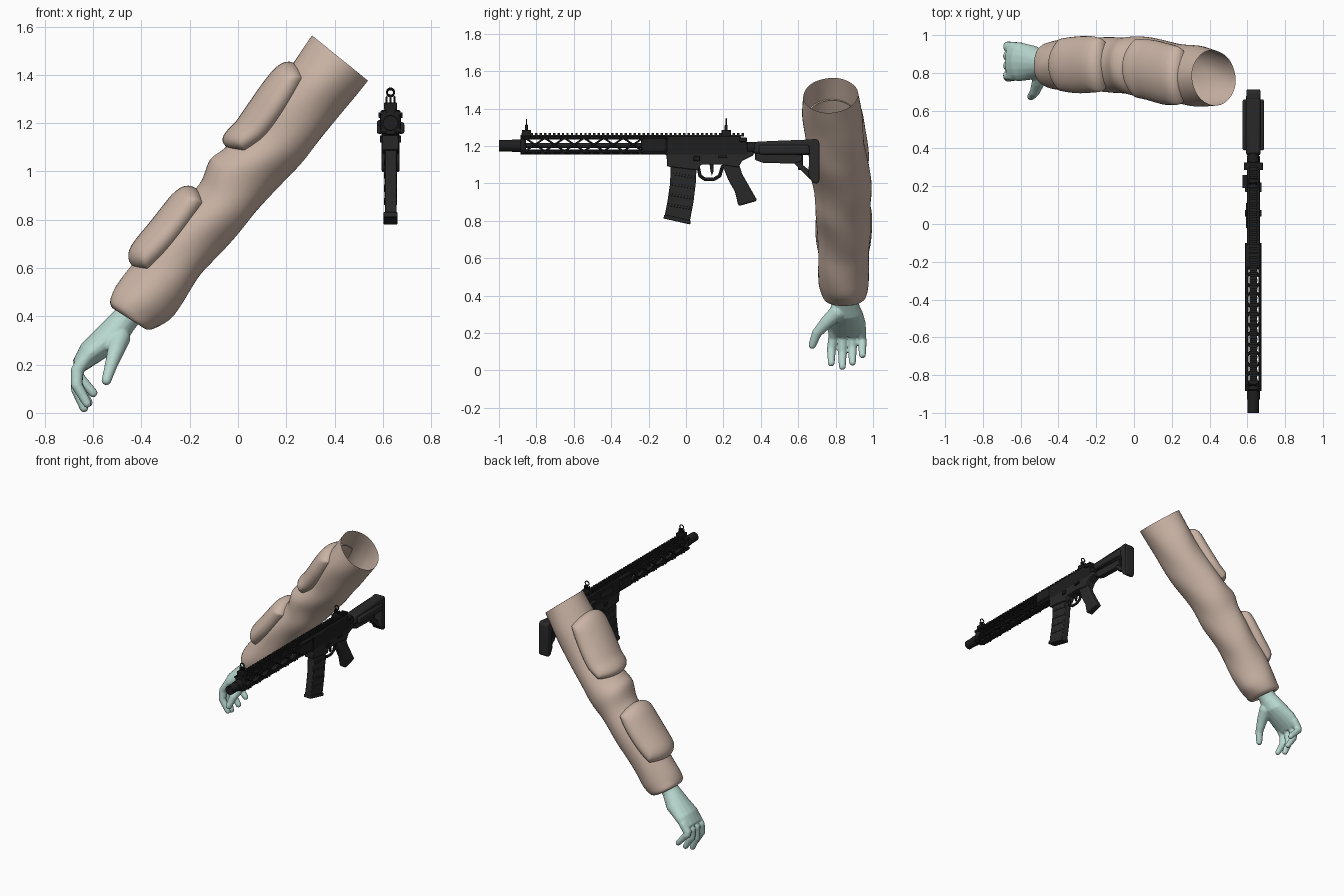
import bpy, bmesh, math
from mathutils import Vector

cube = bpy.data.objects.get("Cube")
if cube:
    bpy.data.objects.remove(cube)


def material(name, colour):
    m = bpy.data.materials.new(name)
    m.use_nodes = True
    m.diffuse_color = (*colour, 1)
    m.node_tree.nodes["Principled BSDF"].inputs["Base Color"].default_value = (*colour, 1)
    return m


CLOTH = material("tan cloth", (0.60, 0.46, 0.38))
SKIN = material("pale teal glove", (0.48, 0.69, 0.63))
METAL = material("black metal", (0.013, 0.013, 0.013))
POLYMER = material("dark polymer", (0.022, 0.022, 0.022))
GX = 0.632  # centre plane of the rifle


def finish(name, bm, mat, bevel=0, angle=30):
    bmesh.ops.recalc_face_normals(bm, faces=bm.faces)
    me = bpy.data.meshes.new(name)
    bm.to_mesh(me)
    bm.free()
    ob = bpy.data.objects.new(name, me)
    bpy.context.collection.objects.link(ob)
    me.materials.append(mat)
    if bevel:
        b = ob.modifiers.new("bevel", "BEVEL")
        b.width, b.segments = bevel, 2
    bpy.ops.object.select_all(action="DESELECT")
    bpy.context.view_layer.objects.active = ob
    ob.select_set(True)
    bpy.ops.object.shade_smooth_by_angle(angle=math.radians(angle))
    return ob


# ---- lofted tubes: each ring is (upper x, z, lower x, z, near y, far y)
def ring_at(rings, t):
    i = max(0, min(int(t), len(rings) - 2))
    return [a + (b - a) * (t - i) for a, b in zip(rings[i], rings[i + 1])]


def surface(rings, t, ang, lift=0):
    xa, za, xb, zb, y0, y1 = ring_at(rings, t)
    c = Vector(((xa + xb) / 2, (y0 + y1) / 2, (za + zb) / 2))
    a = Vector(((xa - xb) / 2, 0, (za - zb) / 2))
    b = Vector((0, (y1 - y0) / 2, 0))
    n = a.normalized() * math.cos(ang) + b.normalized() * math.sin(ang)
    return c + a * math.cos(ang) + b * math.sin(ang) + n * lift


def loft(bm, rings, segs, steps=1, wrinkle=0, caps=False):
    rows = []
    for k in range((len(rings) - 1) * steps + 1):
        t = k / steps
        rows.append([bm.verts.new(surface(rings, t, j * math.tau / segs, wrinkle * math.sin(
            2.1 * t + 2 * math.sin(j * math.tau / segs * 2)))) for j in range(segs)])
    for r, s in zip(rows, rows[1:]):
        for j in range(segs):
            bm.faces.new((r[j], r[j - 1], s[j - 1], s[j]))
    if caps:
        bm.faces.new(rows[0])
        bm.faces.new(rows[-1])


SLEEVE = [
    (.305, 1.565, .54, 1.375, .625, .922), (.225, 1.44, .45, 1.27, .62, .945),
    (.13, 1.31, .36, 1.15, .635, .955), (.04, 1.18, .28, 1.05, .66, .975),
    (-.06, 1.09, .185, .955, .67, .99), (-.125, 1.055, .10, .855, .68, 1.0),
    (-.155, .95, .03, .775, .69, .987), (-.24, .86, -.06, .675, .70, .99),
    (-.33, .745, -.15, .575, .70, .985), (-.42, .64, -.215, .475, .705, .98),
    (-.51, .52, -.28, .385, .71, .975), (-.538, .46, -.355, .34, .722, .968),
    (-.52, .43, -.385, .345, .75, .94), (-.48, .43, -.41, .38, .79, .90)]
bm = bmesh.new()
loft(bm, SLEEVE, 20, 2, .005)
sleeve = finish("sleeve", bm, CLOTH, angle=80)
sleeve.modifiers.new("smooth", "SUBSURF").levels = 1


# ---- padded patches lying on the sleeve
def pad(name, t0, t1, spread):
    bm, n = bmesh.new(), 24
    grid = []
    for i in range(n + 1):
        row = []
        for j in range(n + 1):
            p, q = (math.sin((k / n - .5) * math.pi) for k in (i, j))
            m = max(abs(p), abs(q))
            u, v = p * math.sqrt(1 - q * q * .25), q * math.sqrt(1 - p * p * .25)
            lift = .068 * math.sqrt(max(0, 1 - m ** 6)) - .012
            row.append(bm.verts.new(surface(SLEEVE, (t0 + t1) / 2 + u * (t1 - t0) / 2 * 1.1,
                                            v * spread * 1.1, lift)))
        grid.append(row)
    for r, s in zip(grid, grid[1:]):
        for j in range(n):
            bm.faces.new((r[j], r[j + 1], s[j + 1], s[j]))
    finish(name, bm, CLOTH, angle=80)


pad("upper_arm_pad", 1.05, 3.75, 1.02)
pad("forearm_pad", 6.35, 9.1, 1.02)

# ---- hand: palm, fingers and thumb fused into one skin
PALM = [
    (-.46, .48, -.38, .41, .79, .90), (-.52, .415, -.43, .345, .785, .91),
    (-.59, .345, -.475, .275, .765, .945), (-.65, .285, -.56, .22, .755, .962),
    (-.685, .215, -.63, .175, .76, .962)]
bm = bmesh.new()
loft(bm, PALM, 16, 2, caps=True)


def rod(bm, a, b, r0, r1=None, segs=12):
    a, b = Vector(a), Vector(b)
    d = b - a
    new = bmesh.ops.create_cone(bm, cap_ends=True, segments=segs, radius1=r0,
                                radius2=r0 if r1 is None else r1, depth=d.length)["verts"]
    bmesh.ops.rotate(bm, verts=new, matrix=d.to_track_quat("Z", "Y").to_matrix())
    bmesh.ops.translate(bm, verts=new, vec=(a + b) / 2)


def digit(bm, pts, radii):
    for p, r in zip(pts, radii):
        new = bmesh.ops.create_uvsphere(bm, u_segments=14, v_segments=10, radius=r)["verts"]
        bmesh.ops.translate(bm, verts=new, vec=p)
    for k in range(len(pts) - 1):
        rod(bm, pts[k], pts[k + 1], radii[k], radii[k + 1])


for y0, y1, tip_x, tip_z in ((.787, .777, -.625, .04), (.838, .836, -.638, .021),
                             (.889, .89, -.62, .043), (.937, .943, -.60, .083)):
    digit(bm, [(-.635, y0, .22), (-.667, y0, .175), (-.668, y1, tip_z + .075), (tip_x, y1, tip_z)],
          [.028, .027, .024, .019])
digit(bm, [(-.49, .81, .31), (-.505, .755, .26), (-.525, .70, .20), (-.545, .675, .135)],
      [.045, .036, .027, .021])
hand = finish("hand", bm, SKIN, angle=80)
remesh = hand.modifiers.new("fuse", "REMESH")
remesh.mode, remesh.voxel_size, remesh.use_smooth_shade = "VOXEL", .006, True
soft = hand.modifiers.new("soften", "SMOOTH")
soft.factor, soft.iterations = .5, 5


# ---- rifle helpers: side profiles (y, z) extruded across x
def prism(name, pts, half, mat=METAL, bevel=.004, x=0):
    bm = bmesh.new()
    f = bm.faces.new([bm.verts.new((GX + x - half, y, z)) for y, z in pts])
    ex = bmesh.ops.extrude_face_region(bm, geom=[f])["geom"]
    bmesh.ops.translate(bm, verts=[v for v in ex if isinstance(v, bmesh.types.BMVert)],
                        vec=(half * 2, 0, 0))
    return finish(name, bm, mat, bevel)


def box(name, y0, y1, z0, z1, half, mat=METAL, bevel=.003, x=0):
    return prism(name, [(y0, z0), (y1, z0), (y1, z1), (y0, z1)], half, mat, bevel, x)


def tube(name, y0, y1, z, r, mat=METAL, segs=20, x=0):
    bm = bmesh.new()
    rod(bm, (GX + x, y0, z), (GX + x, y1, z), r, segs=segs)
    return finish(name, bm, mat)


# barrel and muzzle
tube("barrel", -.90, -.1, 1.203, .013)
tube("muzzle_device", -1.0, -.89, 1.201, .031)
tube("muzzle_collar", -.93, -.885, 1.201, .034)

# open truss handguard
box("handguard_top", -.885, -.1, 1.236, 1.256, .018)
box("handguard_bottom", -.885, -.1, 1.153, 1.172, .018)
box("handguard_rear", -.24, -.1, 1.155, 1.252, .041, bevel=.014)
box("handguard_front", -.885, -.855, 1.155, 1.252, .041, bevel=.014)
bm = bmesh.new()
for s in (-1, 1):
    for z in (1.172, 1.242):
        rod(bm, (GX + s * .035, -.885, z), (GX + s * .035, -.1, z), .0085, segs=8)
    for k in range(6):
        y = -.86 + k * .105
        for a, b in ((y, y + .105), (y + .105, y)):
            rod(bm, (GX + s * .039, a, 1.172), (GX + s * .039, b, 1.242), .005, segs=6)
        for z in (1.162, 1.247):
            rod(bm, (GX + s * .016, y, z), (GX + s * .036, y + .03, z), .007, segs=6)
            rod(bm, (GX + s * .016, y + .08, z), (GX + s * .036, y + .05, z), .007, segs=6)
finish("handguard_truss", bm, METAL)

# top rail with teeth
box("top_rail", -.885, .31, 1.25, 1.259, .02, bevel=0)
for k in range(50):
    y = -.88 + k * .024
    box("rail_tooth", y, y + .013, 1.258, 1.27, .021, bevel=0)

# receiver, magazine well and controls
prism("upper_receiver", [(-.11, 1.15), (.33, 1.15), (.33, 1.215), (.29, 1.25), (-.11, 1.25)], .034)
prism("lower_receiver", [(-.105, 1.16), (-.1, 1.09), (.065, 1.07), (.08, 1.10), (.19, 1.10),
                         (.28, 1.085), (.30, 1.12), (.36, 1.15), (.36, 1.17)], .034, POLYMER)
box("ejection_cover", -.02, .11, 1.185, 1.225, .004, POLYMER, .002, x=-.036)
box("charging_handle", .285, .325, 1.222, 1.245, .05)
tube("forward_assist", .19, .26, 1.20, .014, x=-.043)
for s in (-1, 1):
    box("selector", .17, .22, 1.135, 1.15, .006, x=s * .038)
    box("magazine_release", .04, .075, 1.12, 1.145, .006, x=s * .038)

# magazine with raised ribs
prism("magazine", [(-.082, 1.11), (.058, 1.11), (.052, 1.0), (.04, .90), (.018, .785), (-.117, .815),
                   (-.098, .91), (-.085, 1.0)], .024, POLYMER)
for k in range(4):
    z, o = .86 + k * .055, k * .010
    prism("magazine_rib", [(-.098 + o, z + .02), (.022 + o, z), (.024 + o, z + .012),
                           (-.096 + o, z + .032)], .027, POLYMER, .002)
prism("magazine_base", [(-.121, .812), (.022, .78), (.026, .80), (-.116, .833)], .029, POLYMER)

# trigger and guard
bm = bmesh.new()
path = [(.065, 1.09), (.075, 1.04), (.10, 1.022), (.15, 1.022), (.18, 1.04), (.195, 1.09)]
digit(bm, [(GX, y, z) for y, z in path], [.009] * len(path))
finish("trigger_guard", bm, METAL)
prism("trigger", [(.125, 1.11), (.145, 1.11), (.148, 1.065), (.138, 1.04), (.13, 1.07)], .007,
      bevel=.002)

# pistol grip
prism("pistol_grip", [(.19, 1.11), (.285, 1.10), (.30, 1.05), (.382, .907), (.28, .878),
                      (.262, .955), (.225, 1.02)], .026, POLYMER, .01)

# buffer tube and skeleton stock
tube("buffer_tube", .32, .50, 1.19, .03)
prism("stock_body", [(.36, 1.16), (.68, 1.15), (.69, 1.235), (.50, 1.228), (.37, 1.222)], .038,
      POLYMER, .012)
for s in (-1, 1):
    box("cheek_tube", .39, .66, 1.155, 1.205, .012, POLYMER, .01, x=s * .045)
prism("stock_under_rail", [(.37, 1.165), (.37, 1.125), (.41, 1.11), (.58, 1.105), (.62, 1.12),
                           (.62, 1.165)], .02, POLYMER)
prism("stock_strut", [(.56, 1.125), (.665, 1.02), (.685, 1.05), (.59, 1.125)], .018, POLYMER)
box("stock_web", .60, .625, 1.07, 1.16, .014, POLYMER)
prism("butt_pad", [(.66, 1.235), (.70, 1.237), (.713, 1.22), (.713, 1.01), (.70, .995),
                   (.675, 1.005), (.655, 1.04)], .037, POLYMER, .008)

# folding sights
for name, y, top in (("front_sight", -.853, 1.325), ("rear_sight", .215, 1.33)):
    box(name + "_base", y - .025, y + .025, 1.255, 1.285, .027)
    for s in (-1, 1):
        box(name + "_ear", y - .008, y + .008, 1.28, 1.312, .004, x=s * .016)
    box(name + "_post", y - .005, y + .005, 1.28, top - .01, .004, bevel=.001)
    bm = bmesh.new()
    ringpts = [(GX + .015 * math.cos(a), y, top + .015 * math.sin(a))
               for a in (k * math.tau / 12 for k in range(13))]
    digit(bm, ringpts, [.0035] * 13)
    finish(name + "_ring", bm, METAL)
